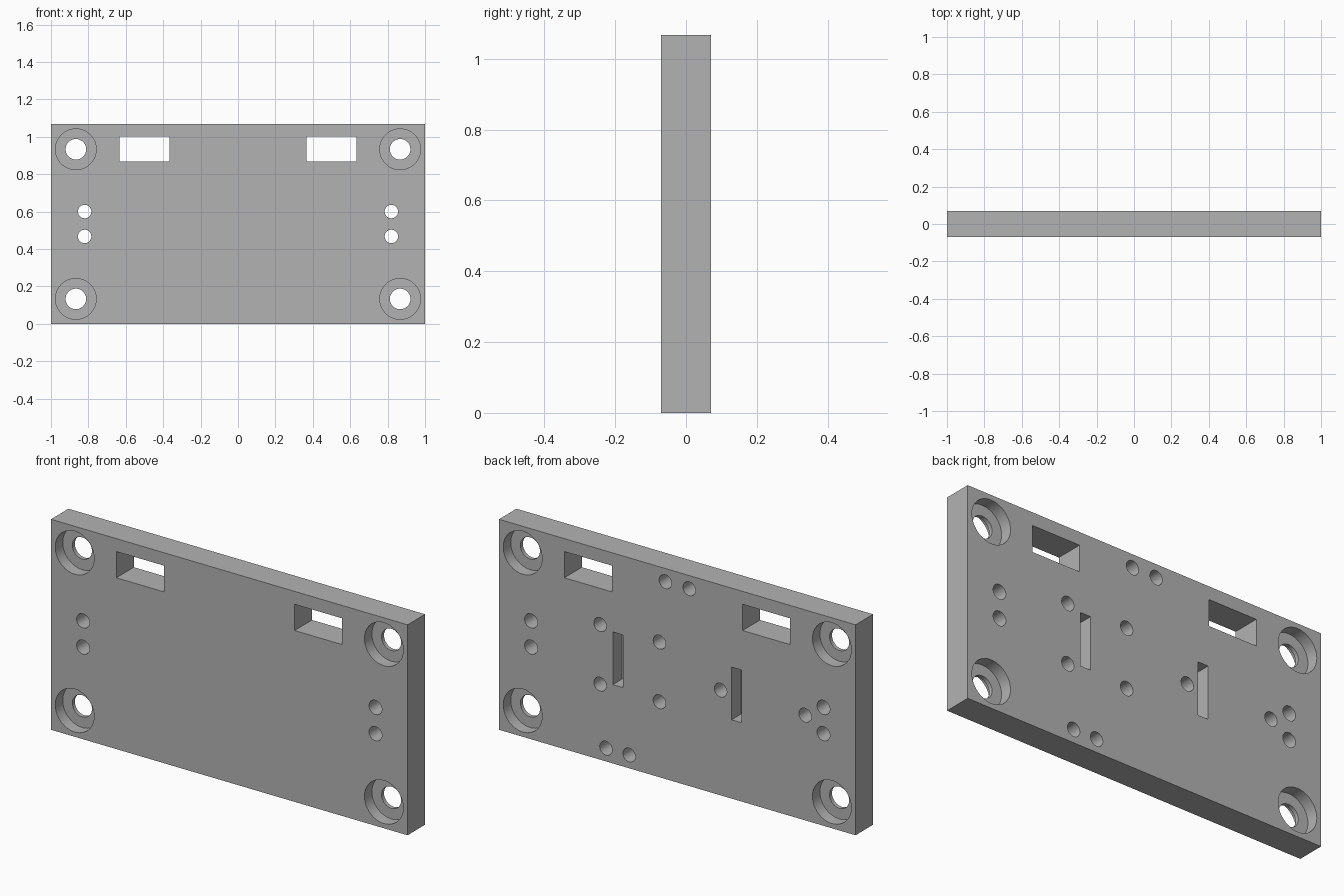
import bpy, bmesh
from math import pi, radians
from mathutils import Matrix, Vector

if "Cube" in bpy.data.objects:
    bpy.data.objects.remove(bpy.data.objects["Cube"], do_unlink=True)

HEIGHT, HALF_T, MID = 1.067, 0.07, 0.533
FRONT, BACK, OUT = -HALF_T, HALF_T, 0.05

# Plain grey material
grey = bpy.data.materials.new("plain grey")
grey.use_nodes = True
grey.diffuse_color = (0.45, 0.45, 0.45, 1)
grey.node_tree.nodes["Principled BSDF"].inputs["Base Color"].default_value = grey.diffuse_color


def add_box(bm, x, z, width, height, y0, y1):
    m = Matrix.Translation(Vector((x, (y0 + y1) / 2, z)))
    bmesh.ops.create_cube(bm, size=1, matrix=m @ Matrix.Diagonal((width, y1 - y0, height, 1)))


def add_rod(bm, x, z, radius, y0, y1):
    m = Matrix.Translation(Vector((x, (y0 + y1) / 2, z))) @ Matrix.Rotation(pi / 2, 4, 'X')
    bmesh.ops.create_cone(bm, cap_ends=True, segments=48, radius1=radius,
                          radius2=radius, depth=y1 - y0, matrix=m)


def make_object(name, shapes):
    bm = bmesh.new()
    for add, args in shapes:
        add(bm, *args)
    mesh = bpy.data.meshes.new(name)
    bm.to_mesh(mesh)
    bm.free()
    mesh.materials.append(grey)
    ob = bpy.data.objects.new(name, mesh)
    bpy.context.collection.objects.link(ob)
    return ob


plate = make_object("mounting_plate", [(add_box, (0, HEIGHT / 2, 2, HEIGHT, FRONT, BACK))])

corners = [(sx * 0.867, z) for sx in (-1, 1) for z in (0.133, 0.933)]
side_holes = [(sx * 0.82, z) for sx in (-1, 1) for z in (0.467, 0.6)]
blind_holes = [(0.067, 1.0), (-0.067, 1.0), (0.4, 0.067), (0.27, 0.067),
               (-0.243, MID), (-0.717, MID)]
blind_holes += [(x, z) for x in (0.1, 0.433) for z in (0.383, 0.685)]
through = (FRONT - OUT, BACK + OUT)

# Openings: through cuts, counterbores on both faces, blind cuts on the back
cuts = {
    "through_cutter":
        [(add_rod, (x, z, 0.055, *through)) for x, z in corners]
        + [(add_rod, (x, z, 0.036, *through)) for x, z in side_holes]
        + [(add_box, (sx * 0.5, 0.935, 0.267, 0.133, *through)) for sx in (-1, 1)],
    "front_counterbore_cutter":
        [(add_rod, (x, z, 0.109, FRONT - OUT, -0.01)) for x, z in corners],
    "back_counterbore_cutter":
        [(add_rod, (x, z, 0.109, 0.01, BACK + OUT)) for x, z in corners],
    "blind_cutter":
        [(add_rod, (x, z, 0.035, BACK - 0.1, BACK + OUT)) for x, z in blind_holes]
        + [(add_box, (sx * 0.333, MID, 0.057, 0.267, BACK - 0.075, BACK + OUT)) for sx in (-1, 1)],
}

bpy.ops.object.select_all(action='DESELECT')
plate.select_set(True)
bpy.context.view_layer.objects.active = plate
for name, shapes in cuts.items():
    cutter = make_object(name, shapes)
    cutter.hide_render = True
    mod = plate.modifiers.new(name, 'BOOLEAN')
    mod.operation, mod.solver, mod.object = 'DIFFERENCE', 'EXACT', cutter
    bpy.ops.object.modifier_apply(modifier=mod.name)
    bpy.data.objects.remove(cutter, do_unlink=True)

bpy.ops.object.shade_smooth_by_angle(angle=radians(30))
